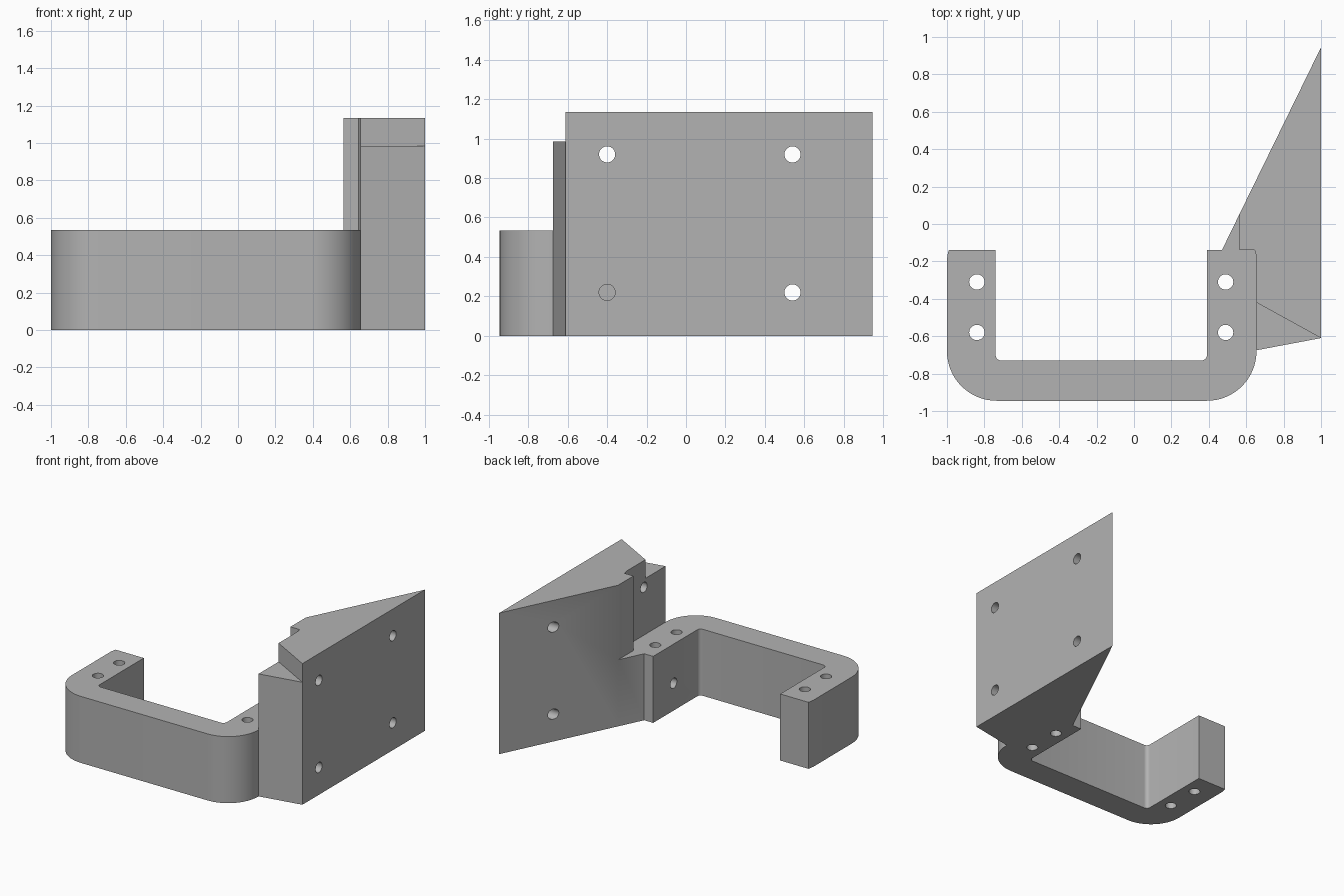
import bpy
import bmesh
from math import cos, sin, radians, pi
from mathutils import Matrix

old = bpy.data.objects.get("Cube")
if old:
    bpy.data.objects.remove(old, do_unlink=True)

grey = bpy.data.materials.new("plain_grey")
grey.use_nodes = True
GREY = (0.45, 0.45, 0.45, 1)
grey.diffuse_color = GREY
grey.node_tree.nodes["Principled BSDF"].inputs["Base Color"].default_value = GREY

ARM_TOP, LEDGE_TOP, PLATE_TOP = 0.535, 0.985, 1.135
ARM_END = -0.14


def make_object(name, bm):
    bmesh.ops.recalc_face_normals(bm, faces=bm.faces)
    mesh = bpy.data.meshes.new(name)
    bm.to_mesh(mesh)
    bm.free()
    mesh.materials.append(grey)
    obj = bpy.data.objects.new(name, mesh)
    bpy.context.collection.objects.link(obj)
    return obj


def prism(name, outline, height):
    """Extrude a plan outline upward from the ground."""
    bm = bmesh.new()
    base = bm.faces.new([bm.verts.new((x, y, 0)) for x, y in outline])
    top = bmesh.ops.extrude_face_region(bm, geom=[base])["geom"]
    verts = [v for v in top if isinstance(v, bmesh.types.BMVert)]
    bmesh.ops.translate(bm, vec=(0, 0, height), verts=verts)
    return make_object(name, bm)


def arc(cx, cy, r, start, end, steps):
    angles = [radians(start + (end - start) * i / steps) for i in range(steps + 1)]
    return [(cx + r * cos(a), cy + r * sin(a)) for a in angles]


def combine(target, other, operation):
    mod = target.modifiers.new("combine", "BOOLEAN")
    mod.operation = operation
    mod.solver = "EXACT"
    mod.object = other
    bpy.context.view_layer.objects.active = target
    bpy.ops.object.modifier_apply(modifier=mod.name)
    bpy.data.objects.remove(other, do_unlink=True)


# U-shaped handle with rounded outer corners and tight inner fillets
left_tip = [(-0.99, ARM_END), (-0.996, -0.16), (-1, -0.19)]
right_tip = [(0.655, -0.19), (0.651, -0.16), (0.645, ARM_END)]
handle = (left_tip
          + arc(-0.735, -0.68, 0.265, 180, 270, 16)
          + arc(0.39, -0.68, 0.265, 270, 360, 16)
          + right_tip + [(0.39, ARM_END)]
          + arc(0.36, -0.7, 0.03, 0, -90, 6)
          + arc(-0.71, -0.7, 0.03, 270, 180, 6)
          + [(-0.74, ARM_END)])
bracket = prism("mounting_bracket", handle, ARM_TOP)

# Tall wedge, low gusset behind the arm, and the front ledge
wedge = [(0.565, 0.055), (0.565, ARM_END)] + right_tip[::-1] + [
    (0.655, -0.42), (1, -0.61), (1, 0.945)]
gusset = [(0.47, ARM_END), (0.565, ARM_END), (0.565, 0.055)]
ledge = [(0.655, -0.42), (0.655, -0.675), (1, -0.61)]
combine(bracket, prism("wedge", wedge, PLATE_TOP), "UNION")
combine(bracket, prism("gusset", gusset, ARM_TOP), "UNION")
combine(bracket, prism("ledge", ledge, LEDGE_TOP), "UNION")


# Screw holes
def drill(centre, depth, sideways=False):
    bm = bmesh.new()
    turn = Matrix.Rotation(pi / 2, 4, "Y") if sideways else Matrix()
    bmesh.ops.create_cone(bm, cap_ends=True, segments=32, radius1=0.041,
                          radius2=0.041, depth=depth,
                          matrix=Matrix.Translation(centre) @ turn)
    combine(bracket, make_object("drill", bm), "DIFFERENCE")


for x in (-0.84, 0.49):
    for y in (-0.31, -0.58):
        drill((x, y, ARM_TOP / 2), 1)
for y in (-0.4, 0.54):
    for z in (0.22, 0.92):
        drill((0.7, y, z), 0.9, sideways=True)

# Merge flat joins between the parts and shade the rounded corners
bm = bmesh.new()
bm.from_mesh(bracket.data)
bmesh.ops.remove_doubles(bm, verts=bm.verts, dist=0.0005)
bmesh.ops.dissolve_limit(bm, angle_limit=radians(0.5), verts=bm.verts, edges=bm.edges)
bm.to_mesh(bracket.data)
bm.free()
bpy.ops.object.select_all(action="DESELECT")
bracket.select_set(True)
bpy.context.view_layer.objects.active = bracket
bpy.ops.object.shade_smooth_by_angle(angle=radians(30))
